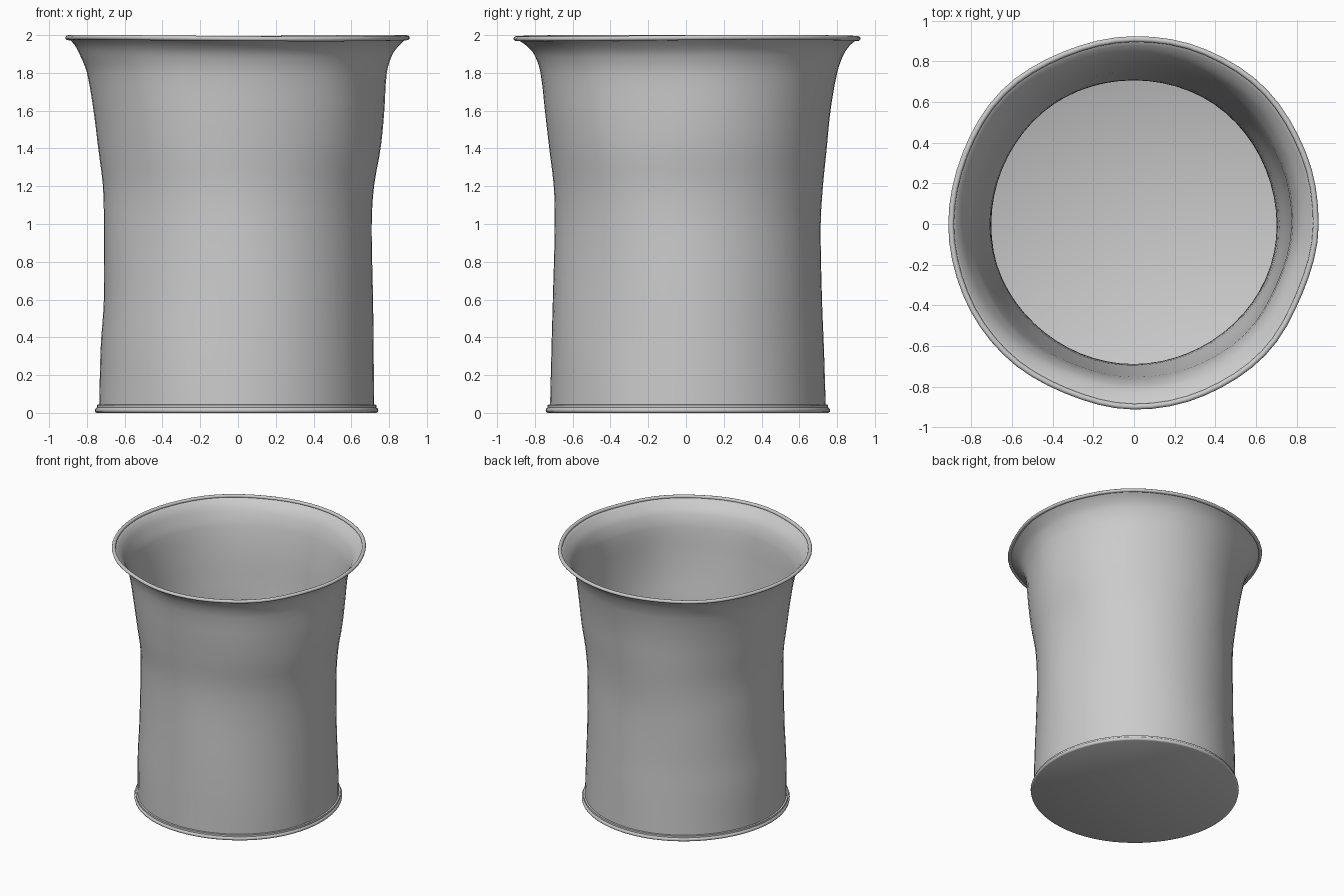
import bpy, bmesh, math

cube = bpy.data.objects.get("Cube")
if cube:
    bpy.data.objects.remove(cube)

SEGMENTS = 64
THICK = 0.006

metal = bpy.data.materials.new("plain grey")
metal.use_nodes = True
GREY = (0.6, 0.6, 0.6, 1)
metal.diffuse_color = GREY
metal.node_tree.nodes["Principled BSDF"].inputs["Base Color"].default_value = GREY

# Wall silhouette: height, then radius towards left, back, right, front
WALL = [
    (0.03, .72, .74, .735, .72), (0.35, .718, .73, .727, .712),
    (0.6, .715, .72, .71, .705), (1.0, .708, .713, .71, .695),
    (1.2, .72, .725, .715, .70), (1.4, .755, .745, .74, .725),
    (1.6, .775, .765, .765, .75), (1.8, .788, .80, .80, .775),
    (1.9, .82, .835, .84, .81), (1.95, .86, .87, .868, .855),
    (1.982, .895, .91, .90, .905),
]
# Hand-hammered unevenness of the mouth, every 22.5 degrees from +x
DENTS = [0, .008, .015, .005, 0, -.006, .003, -.004,
         0, -.006, -.008, -.016, -.006, -.004, .004, -.012]


def smooth_table(rows, z):
    """Catmull-Rom interpolation of the wall table by height."""
    z = max(rows[0][0], min(rows[-1][0], z))
    i = max(k for k in range(len(rows) - 1) if rows[k][0] <= z)
    a, b = rows[i], rows[i + 1]
    p, q = rows[max(i - 1, 0)], rows[min(i + 2, len(rows) - 1)]
    h = b[0] - a[0]
    t = (z - a[0]) / h
    out = []
    for c in range(1, 5):
        ma = (b[c] - p[c]) / (b[0] - p[0]) * h
        mb = (q[c] - a[c]) / (q[0] - a[0]) * h
        out.append((2*t**3 - 3*t**2 + 1) * a[c] + (t**3 - 2*t**2 + t) * ma
                   + (3*t**2 - 2*t**3) * b[c] + (t**3 - t**2) * mb)
    return out


def radius(angle, z):
    """Uneven wall radius at an angle and height."""
    left, back, right, front = smooth_table(WALL, z)
    c, s = math.cos(angle), math.sin(angle)
    r = c * c * (left if c > 0 else right) + s * s * (back if s > 0 else front)
    k = angle / math.tau * len(DENTS)
    i = int(k)
    f = (1 - math.cos((k - i) * math.pi)) / 2
    dent = DENTS[i % len(DENTS)] * (1 - f) + DENTS[(i + 1) % len(DENTS)] * f
    ripple = 0.004 * math.sin(2 * angle) * math.sin(5 * z + 3 * angle)
    return r + dent * max(0, min(1, (z - 1.3) / 0.6)) + ripple


def sweep(name, section, closed=False, caps=False):
    """Turn (radial offset, height, wall height) points round the uneven wall."""
    bm = bmesh.new()
    rings = []
    for off, z, at in section:
        ring = []
        for j in range(SEGMENTS):
            a = math.tau * j / SEGMENTS
            r = radius(a, at) + off
            sway = 0.004 * math.sin(2 * a + 0.6) * max(0, z - 1.5) * 2
            ring.append(bm.verts.new((r * math.cos(a), r * math.sin(a), z + sway)))
        rings.append(ring)
    pairs = list(zip(rings, rings[1:]))
    if closed:
        pairs.append((rings[-1], rings[0]))
    for lo, hi in pairs:
        for j in range(SEGMENTS):
            k = (j + 1) % SEGMENTS
            bm.faces.new((lo[j], lo[k], hi[k], hi[j]))
    if caps:
        bm.faces.new(rings[0])
        bm.faces.new(rings[-1])
    bmesh.ops.recalc_face_normals(bm, faces=bm.faces)
    mesh = bpy.data.meshes.new(name)
    bm.to_mesh(mesh)
    bm.free()
    obj = bpy.data.objects.new(name, mesh)
    bpy.context.collection.objects.link(obj)
    mesh.materials.append(metal)
    bpy.ops.object.select_all(action='DESELECT')
    obj.select_set(True)
    bpy.context.view_layer.objects.active = obj
    bpy.ops.object.shade_smooth_by_angle(angle=math.radians(50))
    return obj


# Thin flared wall, outside then inside
heights = [0.03 + 1.77 * i / 24 for i in range(25)]
heights += [1.8 + 0.182 * i / 10 for i in range(1, 11)]
outside = [(0, z, z) for z in heights]
inside = [(-THICK, z, z) for z in reversed(heights)]
sweep("flared_wall", outside + inside, closed=True)

# Rolled bead round the mouth
bead = [(0.014 * math.cos(math.tau * i / 12), 1.984 + 0.013 * math.sin(math.tau * i / 12), 1.982)
        for i in range(12)]
sweep("mouth_bead", bead, closed=True)

# Base plate with its rolled edge
sweep("base_plate", [(0.012, 0, 0), (0.021, 0.005, 0), (0.023, 0.015, 0),
                     (0.019, 0.024, 0), (0.012, 0.028, 0), (0.012, 0.042, 0),
                     (0.002, 0.045, 0), (-THICK, 0.04, 0)], caps=True)
